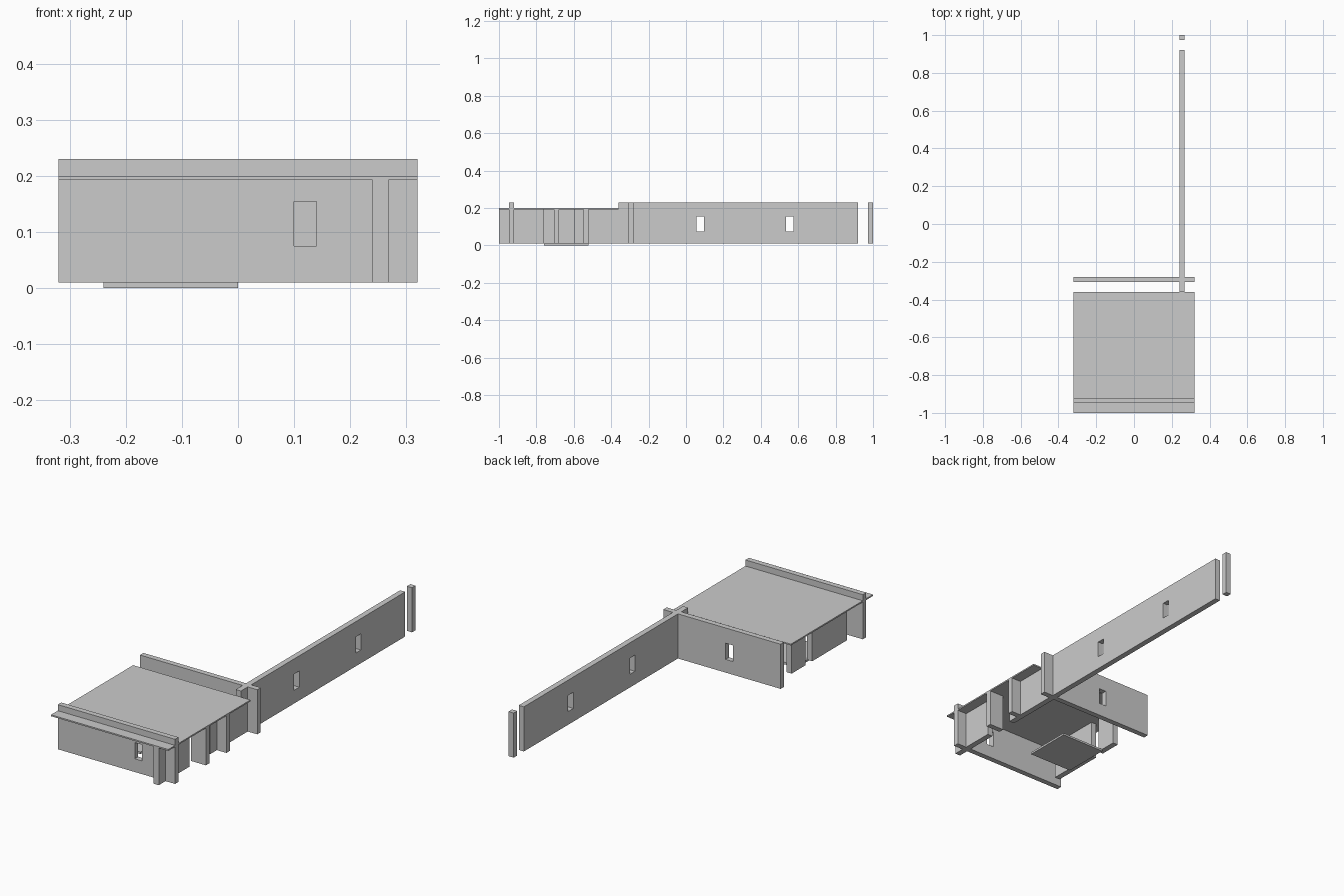
import bpy, bmesh

if "Cube" in bpy.data.objects:
    bpy.data.objects.remove(bpy.data.objects["Cube"])

Z0, Z_ROOF, Z_TOP = 0.01, 0.193, 0.23      # wall base, underside of roof, wall top
WIN_Z = (0.075, 0.155)                     # window sill and head
WIN_W = 0.04                               # window width


def finish(name, bm):
    bmesh.ops.recalc_face_normals(bm, faces=bm.faces)
    me = bpy.data.meshes.new(name)
    bm.to_mesh(me)
    bm.free()
    ob = bpy.data.objects.new(name, me)
    bpy.context.collection.objects.link(ob)
    return ob


def box(name, x, y, z):
    bm = bmesh.new()
    bmesh.ops.create_cube(bm, size=1)
    for v in bm.verts:
        v.co = [a + (b - a) * (c + 0.5) for (a, b), c in zip((x, y, z), v.co)]
    return finish(name, bm)


def window_wall(name, axis, span, across, windows):
    """Full-height wall along an axis with window openings at the given centres."""
    us = [span[0]]
    for w in windows:
        us += [w - WIN_W / 2, w + WIN_W / 2]
    us.append(span[1])
    zs = [Z0, *WIN_Z, Z_TOP]

    def place(u, z):
        return (u, across[0], z) if axis == 'x' else (across[0], u, z)

    bm = bmesh.new()
    grid = [[bm.verts.new(place(u, z)) for z in zs] for u in us]
    for i in range(len(us) - 1):
        for j in range(3):
            if i % 2 == 1 and j == 1:
                continue                   # window opening
            bm.faces.new((grid[i][j], grid[i + 1][j], grid[i + 1][j + 1], grid[i][j + 1]))
    ext = bmesh.ops.extrude_face_region(bm, geom=bm.faces[:], use_keep_orig=True)
    d = across[1] - across[0]
    verts = [g for g in ext['geom'] if isinstance(g, bmesh.types.BMVert)]
    bmesh.ops.translate(bm, verts=verts, vec=(0, d, 0) if axis == 'x' else (d, 0, 0))
    return finish(name, bm)


RIGHT = (0.24, 0.268)
LEFT = (-0.268, -0.24)

# Windowed walls
window_wall("front_wall", 'x', (-0.32, 0.32), (-0.947, -0.92), [0.12])
window_wall("back_wall", 'x', (-0.32, 0.32), (-0.307, -0.28), [-0.04])
window_wall("long_wall", 'y', (-0.36, 0.92), RIGHT, [0.075, 0.555])

# Free-standing end post
box("end_post", RIGHT, (0.973, 1.0), (Z0, Z_TOP))

# Side walls beneath the roof
for side, x, spans in (("right", RIGHT, [(-1.0, -0.76), (-0.60, -0.36)]),
                       ("left", LEFT, [(-0.87, -0.60), (-0.55, -0.44)])):
    for i, y in enumerate(spans):
        box(f"{side}_side_wall_{i + 1}", x, y, (Z0, Z_ROOF))

# Short cross walls beside the doorway
for i, y in enumerate((-0.707, -0.547)):
    box(f"doorway_cross_wall_{i + 1}", (0.24, 0.32), (y, y + 0.027), (Z0, Z_ROOF))

# Roof slab and floor plate
box("roof", (-0.32, 0.32), (-1.0, -0.36), (Z_ROOF, 0.2))
box("floor_plate", (-0.24, 0.0), (-0.76, -0.52), (0.0, 0.01))
